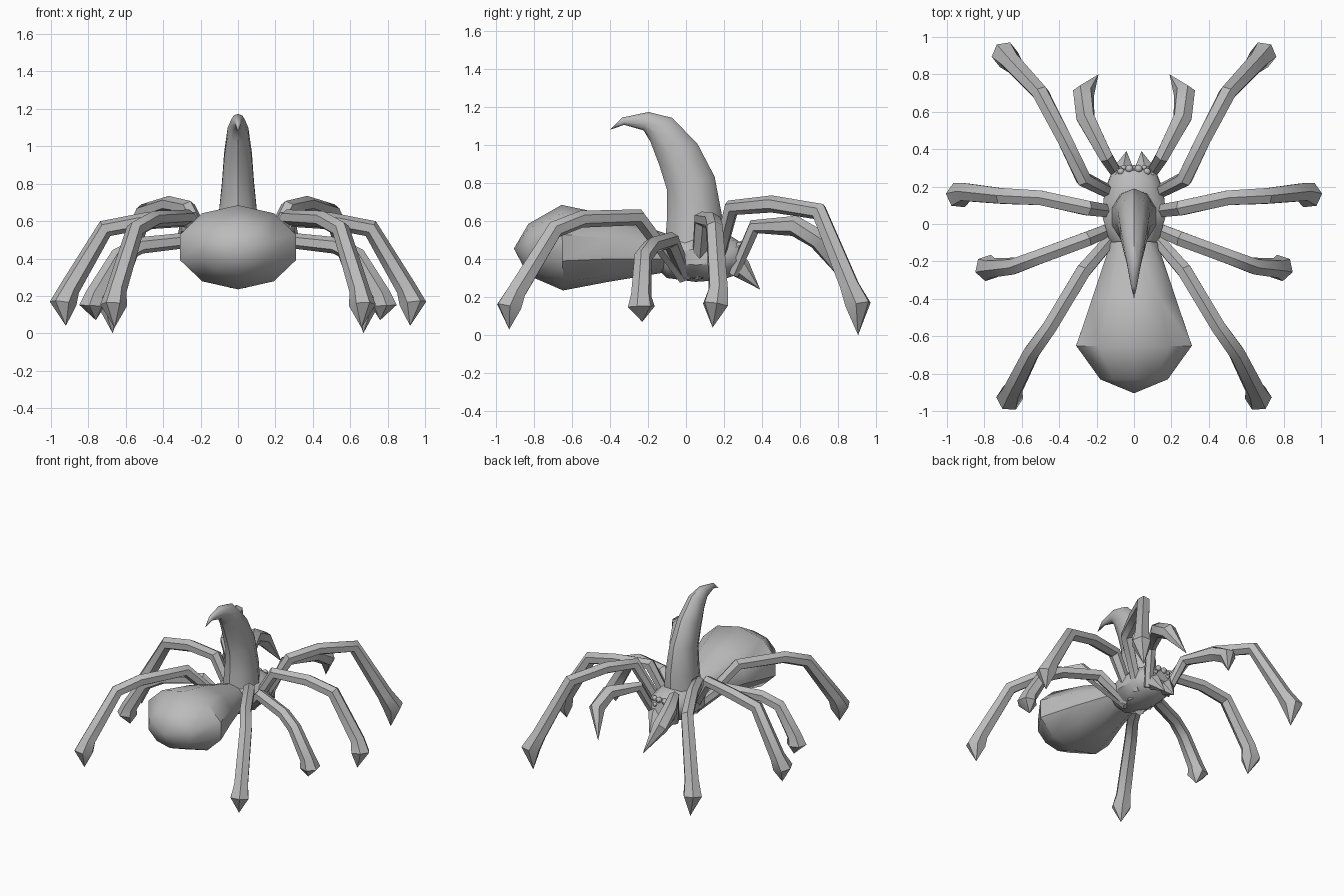
import bpy, bmesh, math
from mathutils import Vector

cube = bpy.data.objects.get("Cube")
if cube:
    bpy.data.objects.remove(cube, do_unlink=True)

grey = bpy.data.materials.new("plain grey")
grey.use_nodes = True
grey.diffuse_color = (0.5, 0.5, 0.5, 1)
grey.node_tree.nodes["Principled BSDF"].inputs["Base Color"].default_value = (0.5, 0.5, 0.5, 1)


def finish(name, bm):
    mesh = bpy.data.meshes.new(name)
    bmesh.ops.remove_doubles(bm, verts=bm.verts, dist=0.0005)
    bmesh.ops.recalc_face_normals(bm, faces=bm.faces)
    bm.to_mesh(mesh)
    bm.free()
    mesh.materials.append(grey)
    obj = bpy.data.objects.new(name, mesh)
    bpy.context.collection.objects.link(obj)
    bpy.ops.object.select_all(action="DESELECT")
    obj.select_set(True)
    bpy.context.view_layer.objects.active = obj
    bpy.ops.object.shade_smooth_by_angle(angle=math.radians(42))
    return obj


def loft(name, path, widths, heights, sides, across):
    """Skin elliptical rings along a bent path; zero radius makes a point."""
    pts = [Vector(p) for p in path]
    across = Vector(across).normalized()
    bm = bmesh.new()
    rings = []
    for i, p in enumerate(pts):
        steps = [(b - a).normalized() for a, b in zip(pts, pts[1:])][max(i - 1, 0):i + 1]
        along = sum(steps, Vector()).normalized()
        up = across.cross(along).normalized()
        side = along.cross(up)
        ring = []
        for k in range(sides):
            a = math.tau * (k + 0.5) / sides
            ring.append(bm.verts.new(p + side * math.cos(a) * widths[i] + up * math.sin(a) * heights[i]))
        rings.append(ring)
    for a, b in zip(rings, rings[1:]):
        for k in range(sides):
            j = (k + 1) % sides
            bm.faces.new((a[k], a[j], b[j], b[k]))
    bm.faces.new(rings[0])
    if widths[-1] > 0:
        bm.faces.new(rings[-1])
    return finish(name, bm)


def limb_pair(name, path, radii, sides=6):
    """One limb on each side of the body."""
    for label, s in (("left", 1), ("right", -1)):
        pts = [(s * x, y, z) for x, y, z in path]
        dx, dy = pts[-2][0] - pts[0][0], pts[-2][1] - pts[0][1]
        loft(f"{label}_{name}", pts, radii, radii, sides, (-dy, dx, 0))


X = (1, 0, 0)

# Abdomen and head
loft("abdomen", [(0, -0.10, .43), (0, -0.40, .455), (0, -0.65, .46), (0, -0.83, .45), (0, -0.905, .455)],
     [.13, .235, .325, .19, 0], [.10, .175, .225, .135, 0], 10, X)
loft("head", [(0, -0.14, .42), (0, -0.09, .41), (0, .05, .41), (0, .18, .41), (0, .26, .42), (0, .30, .43)],
     [.09, .14, .18, .165, .13, .09], [.07, .11, .13, .12, .10, .06], 10, X)

# Curved horn on the back
loft("horn", [(0, .04, .48), (0, .045, .62), (0, .025, .80), (0, -.04, .95), (0, -.13, 1.08),
              (0, -.21, 1.125), (0, -.33, 1.125), (0, -.40, 1.08)],
     [.125, .11, .09, .078, .058, .04, .017, 0],
     [.15, .145, .13, .115, .085, .05, .02, 0], 10, X)

# Four pairs of legs, each ending in a pointed foot
leg_radii = [.035, .045, .045, .048, .055, .072, 0]
limb_pair("front_leg", [(.09, .15, .33), (.27, .24, .67), (.37, .45, .69), (.50, .70, .65),
                        (.65, .86, .26), (.69, .905, .16), (.67, .905, 0)], leg_radii)
limb_pair("second_leg", [(.07, .06, .31), (.25, .085, .61), (.50, .14, .60), (.71, .15, .56),
                         (.90, .17, .24), (.935, .155, .16), (.92, .14, .04)], leg_radii)
limb_pair("third_leg", [(.06, 0, .31), (.25, -.08, .50), (.52, -.18, .47), (.64, -.225, .41),
                        (.76, -.235, .21), (.78, -.235, .15), (.76, -.23, .07)], leg_radii)
limb_pair("back_leg", [(.06, -.01, .30), (.27, -.25, .62), (.45, -.55, .61), (.55, -.69, .555),
                       (.65, -.89, .23), (.665, -.93, .15), (.66, -.93, .03)], leg_radii)

# Feelers and fangs
limb_pair("feeler", [(.08, .25, .32), (.15, .36, .57), (.26, .57, .575), (.27, .70, .50), (.19, .80, .31)],
          [.03, .04, .055, .058, 0])
limb_pair("fang", [(.06, .20, .43), (.055, .29, .35), (.04, .39, .24)], [.05, .055, 0])

# Cluster of small round eyes
for label, s in (("left", 1), ("right", -1)):
    for tag, x, y, z, r in (("inner", .025, .295, .475, .022), ("outer", .07, .28, .47, .02),
                            ("lower", .055, .30, .435, .016), ("rear", .095, .265, .45, .014)):
        bm = bmesh.new()
        bmesh.ops.create_uvsphere(bm, u_segments=8, v_segments=6, radius=r)
        bmesh.ops.translate(bm, verts=bm.verts, vec=(s * x, y, z))
        finish(f"{label}_{tag}_eye", bm)
